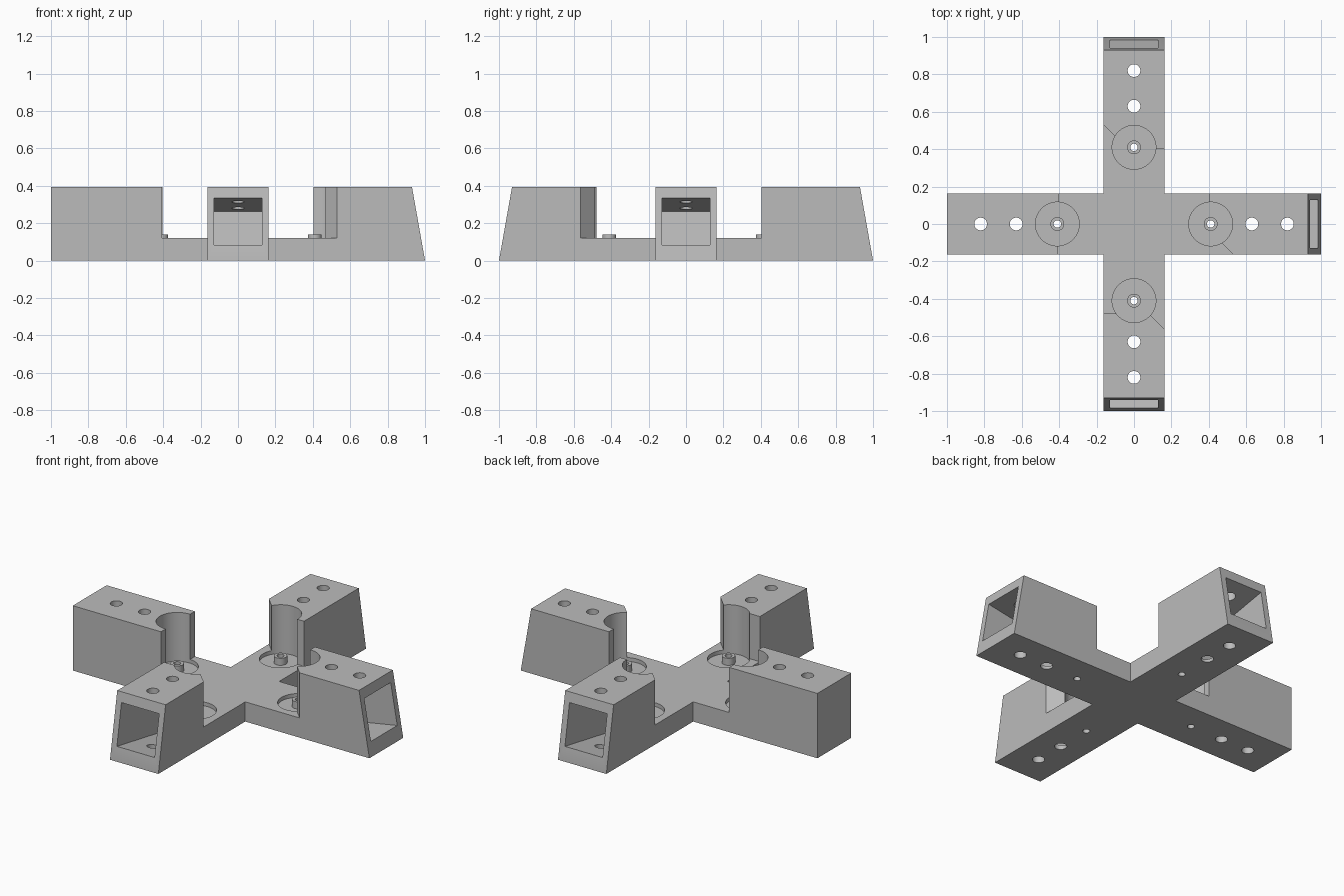
import bpy, bmesh, math
from mathutils import Matrix, Vector

if "Cube" in bpy.data.objects:
    bpy.data.objects.remove(bpy.data.objects["Cube"])

HALF, TOP, FLOOR = 0.163, 0.395, 0.12   # arm half width, block height, plate height
HUB, RECESS = 0.41, 0.097               # hub distance from centre, recess floor height
LEAN = 0.07 / TOP                       # slope of the end faces

grey = bpy.data.materials.new("light grey")
grey.use_nodes = True
grey.diffuse_color = (0.5, 0.5, 0.5, 1)
grey.node_tree.nodes["Principled BSDF"].inputs["Base Color"].default_value = (0.5, 0.5, 0.5, 1)


def finish(name, bm, matrix=Matrix()):
    bm.transform(matrix)
    bmesh.ops.recalc_face_normals(bm, faces=bm.faces[:])
    mesh = bpy.data.meshes.new(name)
    bm.to_mesh(mesh)
    bm.free()
    mesh.materials.append(grey)
    obj = bpy.data.objects.new(name, mesh)
    bpy.context.collection.objects.link(obj)
    return obj


def prism(name, points, sweep, matrix=Matrix()):
    bm = bmesh.new()
    face = bm.faces.new([bm.verts.new(p) for p in points])
    new = bmesh.ops.extrude_face_region(bm, geom=[face])["geom"]
    verts = [g for g in new if isinstance(g, bmesh.types.BMVert)]
    bmesh.ops.translate(bm, vec=sweep, verts=verts)
    return finish(name, bm, matrix)


def cylinder(name, u, radius, low, high, matrix, sides=48):
    ring = [2 * math.pi * i / sides for i in range(sides)]
    points = [(u + radius * math.cos(a), radius * math.sin(a), low) for a in ring]
    return prism(name, points, (0, 0, high - low), matrix)


def activate(obj):
    bpy.ops.object.select_all(action="DESELECT")
    obj.select_set(True)
    bpy.context.view_layer.objects.active = obj


def cut(target, cutter):
    mod = target.modifiers.new("cut", "BOOLEAN")
    mod.operation, mod.solver, mod.object = "DIFFERENCE", "EXACT", cutter
    activate(target)
    bpy.ops.object.modifier_apply(modifier=mod.name)
    bpy.data.objects.remove(cutter)


turns = [Matrix.Rotation(math.pi / 2 * i, 4, "Z") for i in range(4)]

# Cross-shaped body at full height
outline = []
for turn in turns:
    outline += [turn @ Vector(p) for p in ((1, -HALF, 0), (1, HALF, 0), (HALF, HALF, 0))]
body = prism("cross_body", outline, (0, 0, TOP))

# Clear the middle down to the plate; block edges are straight or diagonal
# Each arm: (start on its right, diagonal?), (start on its left, diagonal?)
edges = [((0.53, True), (0.405, False)), ((0.403, False), (0.53, True)),
         ((0.405, False), (0.405, False)), ((0.478, False), (0.563, True))]
WIDE = 0.25


def block_edge(start, diagonal, side):
    slope = 1 if diagonal else 0
    return [(start + slope * (v - HALF), side * v, FLOOR) for v in (WIDE, 0.04)]


clearing = []
for turn, (right, left) in zip(turns, edges):
    points = block_edge(*right, -1) + block_edge(*left, 1)[::-1]
    clearing += [turn @ Vector(p) for p in points]
cut(body, prism("clearing_cutter", clearing, (0, 0, 1)))

for turn in turns:
    # Leaning end face
    end = [(1, -1, 0), (1 - LEAN, -1, 1), (2, -1, 1), (2, -1, -1), (1 + LEAN, -1, -1)]
    cut(body, prism("end_cutter", end, (0, 2, 0), turn))

    # Rectangular socket, square to the leaning face
    inward = Vector((-1, 0, -LEAN))
    low = Vector((1 - LEAN * 0.085, -0.127, 0.085))
    high = Vector((1 - LEAN * 0.335, -0.127, 0.335))
    socket = [low - inward * 0.1, high - inward * 0.1, high + inward * 0.405, low + inward * 0.405]
    cut(body, prism("socket_cutter", socket, (0, 0.254, 0), turn))

    # Round hub recess, bolt holes and pin hole
    cut(body, cylinder("recess_cutter", HUB, 0.117, RECESS, 1, turn, 64))
    for u, radius in ((0.63, 0.034), (0.82, 0.034), (HUB, 0.02)):
        cut(body, cylinder("hole_cutter", u, radius, -1, 1, turn))

activate(body)
bpy.ops.object.shade_smooth_by_angle(angle=math.radians(30))

# Hollow pin in each recess
for turn, side in zip(turns, ("left", "back", "right", "front")):
    pin = cylinder(side + "_hub_pin", HUB, 0.037, RECESS, 0.14, turn, 32)
    cut(pin, cylinder("bore_cutter", HUB, 0.02, -1, 1, turn))
    activate(pin)
    bpy.ops.object.shade_smooth_by_angle(angle=math.radians(30))
